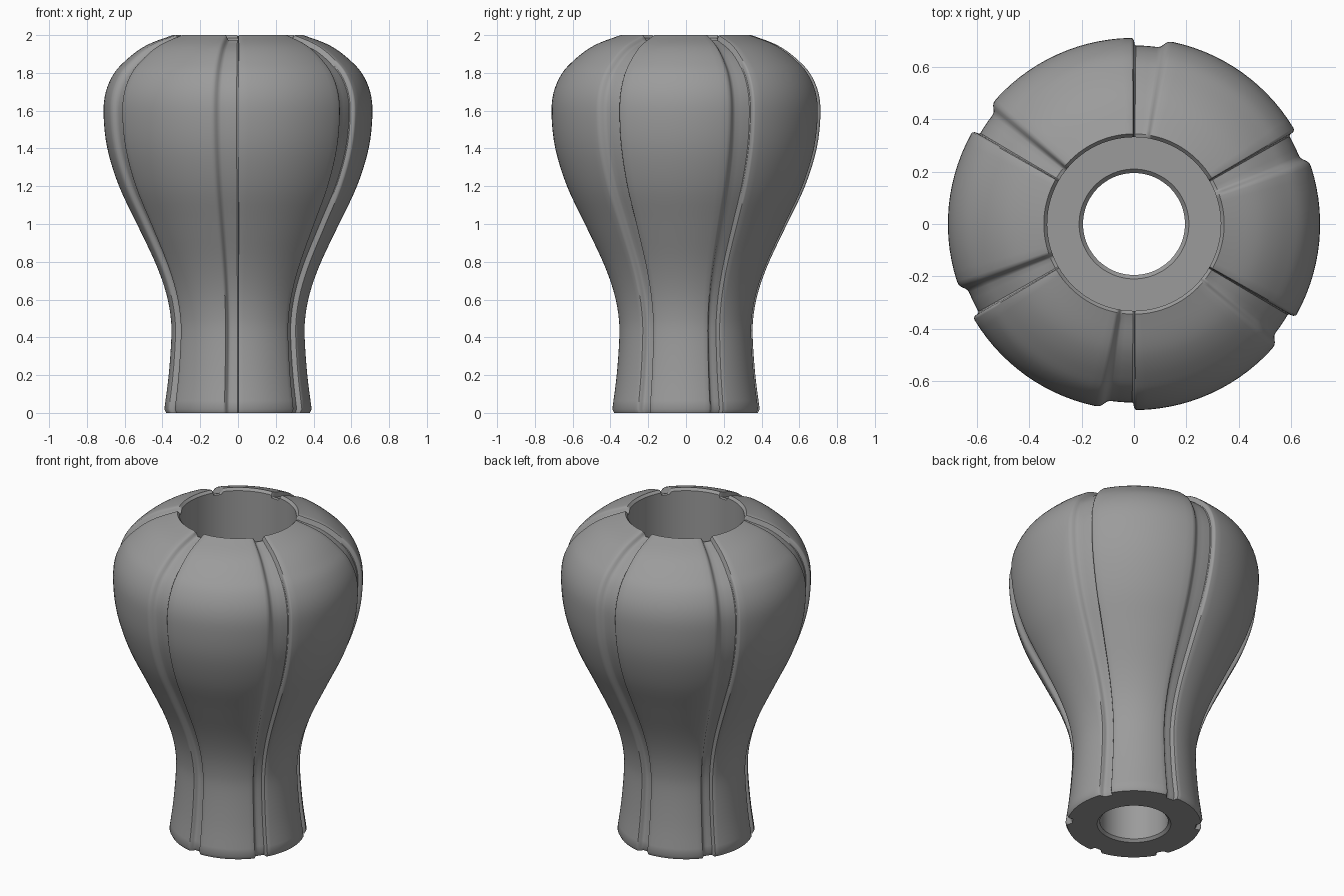
import bpy, bmesh, math
from mathutils import Vector

if "Cube" in bpy.data.objects:
    bpy.data.objects.remove(bpy.data.objects["Cube"])

# Outer silhouette (radius, height), from foot to rim
KEYS = [(0.39, 0.02), (0.367, 0.2), (0.353, 0.4), (0.358, 0.52), (0.385, 0.65),
        (0.44, 0.8), (0.535, 1.0), (0.63, 1.2), (0.692, 1.4), (0.712, 1.58),
        (0.70, 1.7), (0.655, 1.8), (0.59, 1.87), (0.52, 1.925), (0.45, 1.962),
        (0.345, 2.0)]
GROOVES = 6
DEPTH = 0.029
# Groove cross-section: (degrees past the crisp edge, share of depth)
GROOVE = [(-1.0, 0), (-0.5, 0.06), (0, 0.3), (0.2, 0.85), (0.6, 1), (2.5, 1), (5, 1), (7.5, 1),
          (8.5, 0.9), (9.3, 0.6), (10, 0.3), (10.8, 0.08), (12, 0)]


def spline(pts, steps):
    """Smooth curve through the points."""
    p = [Vector(q) for q in pts]
    p = [2 * p[0] - p[1]] + p + [2 * p[-1] - p[-2]]
    out = []
    for a, b, c, d in zip(p, p[1:], p[2:], p[3:]):
        for i in range(steps):
            t = i / steps
            out.append(0.5 * (2 * b + (c - a) * t + (2 * a - 5 * b + 4 * c - d) * t * t
                              + (3 * b - a - 3 * c + d) * t ** 3))
    return out + [p[-2]]


# Full section: (point, inward direction of the groove cut)
outer = spline(KEYS, 4)
section = [(Vector((0.38, 0)), Vector((-1, 0)))]
for i, pt in enumerate(outer):
    t = outer[min(i + 1, len(outer) - 1)] - outer[max(i - 1, 0)]
    section.append((pt, Vector((-t.y, t.x)).normalized()))
section[1] = (outer[0], Vector((-1, 0)))
section[-1] = (outer[-1], Vector((0, -1)))
section.append((Vector((0.332, 1.985)), Vector((0, -0.6))))   # rim chamfer
# top recess, its floor, and the through hole with chamfered ends
for q in [(0.332, 1.0), (0.21, 1.0), (0.195, 0.985), (0.195, 0.015), (0.21, 0)]:
    section.append((Vector(q), Vector((0, 0))))

# Angular stations around the body
stations = []
for k in range(GROOVES):
    start = 90 - k * 360 / GROOVES
    stations += [(start - a, f) for a, f in GROOVE]
    stations += [(start - 12 - 47 * j / 14, 0) for j in range(1, 14)]

# Fluted body as one closed surface
bm = bmesh.new()
grid = []
for deg, f in stations:
    a = math.radians(deg)
    column = []
    for pt, inward in section:
        q = pt + inward * DEPTH * f
        column.append(bm.verts.new((q.x * math.cos(a), q.x * math.sin(a), q.y)))
    grid.append(column)
n, m = len(grid), len(section)
for i in range(n):
    for j in range(m):
        i2, j2 = (i + 1) % n, (j + 1) % m
        bm.faces.new((grid[i][j], grid[i][j2], grid[i2][j2], grid[i2][j]))
bmesh.ops.recalc_face_normals(bm, faces=bm.faces)
mesh = bpy.data.meshes.new("fluted_body")
bm.to_mesh(mesh)
bm.free()

body = bpy.data.objects.new("fluted_body", mesh)
bpy.context.collection.objects.link(body)
grey = bpy.data.materials.new("mid_grey")
grey.diffuse_color = (0.33, 0.33, 0.33, 1)
grey.use_nodes = True
grey.node_tree.nodes["Principled BSDF"].inputs["Base Color"].default_value = grey.diffuse_color
mesh.materials.append(grey)
bpy.context.view_layer.objects.active = body
body.select_set(True)
bpy.ops.object.shade_smooth_by_angle(angle=math.radians(35))
